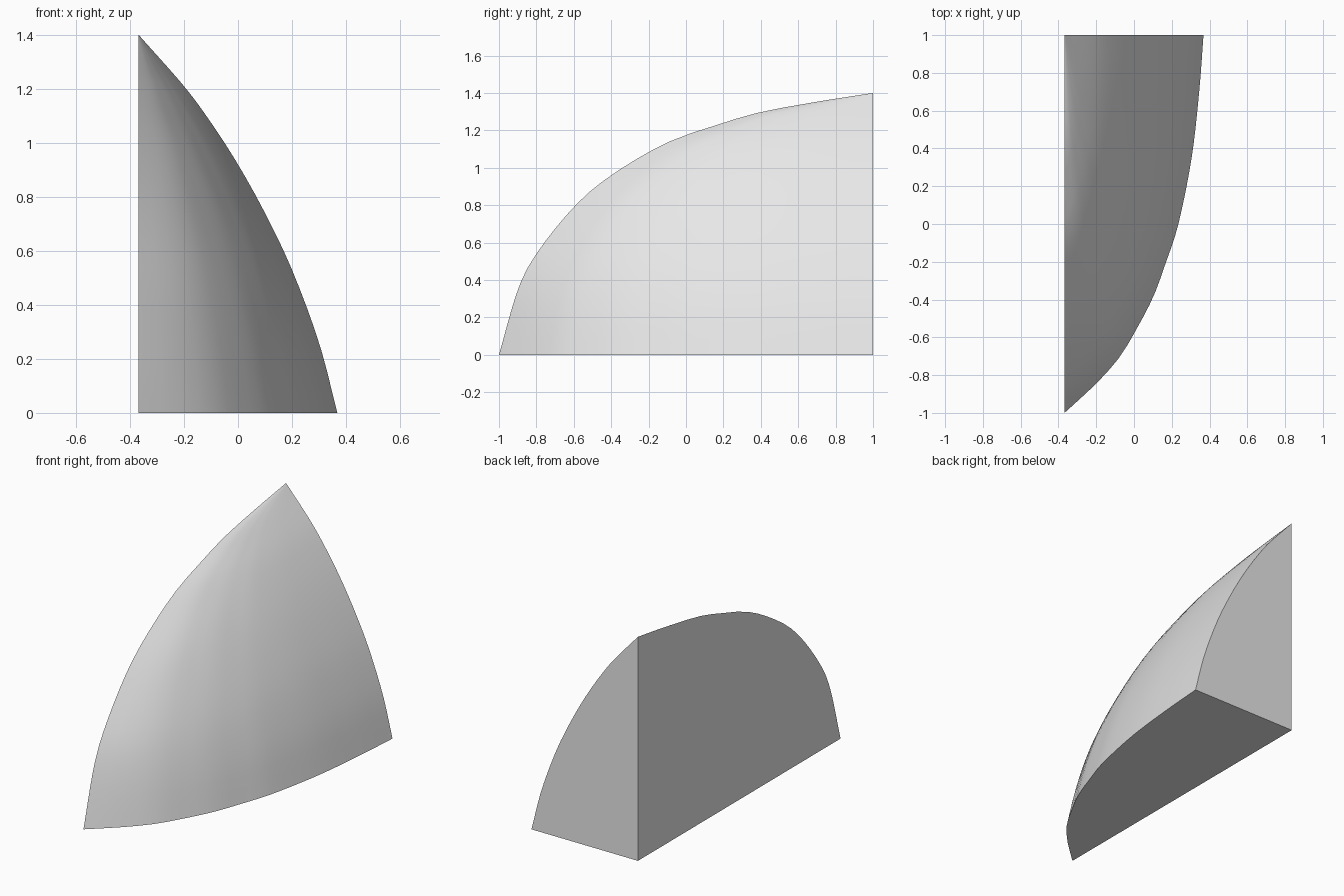
import bpy
import bmesh
import math
from mathutils import Vector

if "Cube" in bpy.data.objects:
    bpy.data.objects.remove(bpy.data.objects["Cube"], do_unlink=True)

HALF, TOP, N = 0.368, 1.4, 28

# Edge curves: ridge (y, z), back arch (x, z) and base rim (x, y)
RIDGE = [(-1, 0), (-0.9, 0.345), (-0.8, 0.54), (-0.6, 0.79), (-0.4, 0.96), (-0.1, 1.135),
         (0.2, 1.24), (0.4, 1.298), (0.7, 1.353), (1, TOP)]
ARCH = [(-HALF, TOP), (-0.2, 1.21), (-0.1, 1.075), (0, 0.92), (0.1, 0.74),
        (0.2, 0.53), (0.3, 0.26), (HALF, 0)]
RIM = [(-HALF, -1), (-0.2, -0.845), (-0.08, -0.71), (0, -0.58), (0.1, -0.39), (0.17, -0.2),
       (0.235, 0), (0.305, 0.35), (0.345, 0.7), (HALF, 1)]


def smooth(points, steps=8):
    """Catmull-Rom curve through the points."""
    p = [Vector(q) for q in points]
    p = [2 * p[0] - p[1]] + p + [2 * p[-1] - p[-2]]
    out = []
    for a, b, c, d in zip(p, p[1:], p[2:], p[3:]):
        for i in range(steps):
            t = i / steps
            out.append(0.5 * (2 * b + (c - a) * t + (2 * a - 5 * b + 4 * c - d) * t ** 2
                              + (3 * b - a - 3 * c + d) * t ** 3))
    return out + [p[-2]]


def lookup(curve, axis, value):
    """Other coordinate of the curve where the given axis has this value."""
    for a, b in zip(curve, curve[1:]):
        lo, hi = sorted((a[axis], b[axis]))
        if lo - 1e-6 <= value <= hi + 1e-6:
            t = (value - a[axis]) / (b[axis] - a[axis])
            return a[1 - axis] + (b[1 - axis] - a[1 - axis]) * t
    return curve[-1][1 - axis]


ridge, arch, rim = smooth(RIDGE), smooth(ARCH), smooth(RIM)


def shell_x(y, z):
    """Blend of the rim scaled up the height and the arch scaled along the length."""
    start = lookup(ridge, 1, z)
    along = 1 - 2 * (1 - y) / max(1 - start, 1e-6)
    level = (lookup(rim, 1, max(-1, min(1, along))) + HALF) * (lookup(arch, 1, z) + HALF)
    height = max(lookup(ridge, 0, y), 1e-6)
    cross = ((lookup(arch, 1, min(TOP, z / height * TOP)) + HALF)
             * (lookup(rim, 1, y) + HALF))
    return (0.65 * level + 0.35 * cross) / (2 * HALF) - HALF


# Curved shell in level rows up to the apex
bm = bmesh.new()
rows = []
for i in range(N):
    z = TOP * math.sin(math.pi / 2 * i / N)
    start = lookup(ridge, 1, z)
    row = []
    for k in range(N + 1):
        y = start + (1 - start) * k / N
        x = -HALF if k == 0 else shell_x(y, z)
        row.append(bm.verts.new((x, y, z)))
    rows.append(row)
apex = bm.verts.new((-HALF, 1, TOP))
for low, high in zip(rows, rows[1:]):
    for k in range(N):
        bm.faces.new((low[k], low[k + 1], high[k + 1], high[k]))
for k in range(N):
    bm.faces.new((rows[-1][k], rows[-1][k + 1], apex))

# Flat side, back and base
corner = bm.verts.new((-HALF, 1, 0))
bm.faces.new([corner] + [r[0] for r in rows] + [apex])
bm.faces.new([corner] + [r[-1] for r in rows] + [apex])
bm.faces.new([corner] + rows[0])
bmesh.ops.recalc_face_normals(bm, faces=bm.faces)

mesh = bpy.data.meshes.new("curved_wedge")
bm.to_mesh(mesh)
bm.free()
wedge = bpy.data.objects.new("curved_wedge", mesh)
bpy.context.collection.objects.link(wedge)

# Light grey material
grey = bpy.data.materials.new("light_grey")
grey.use_nodes = True
colour = (0.8, 0.8, 0.8, 1)
grey.diffuse_color = colour
grey.node_tree.nodes["Principled BSDF"].inputs["Base Color"].default_value = colour
mesh.materials.append(grey)

bpy.ops.object.select_all(action="DESELECT")
wedge.select_set(True)
bpy.context.view_layer.objects.active = wedge
bpy.ops.object.shade_smooth_by_angle(angle=math.radians(30))
